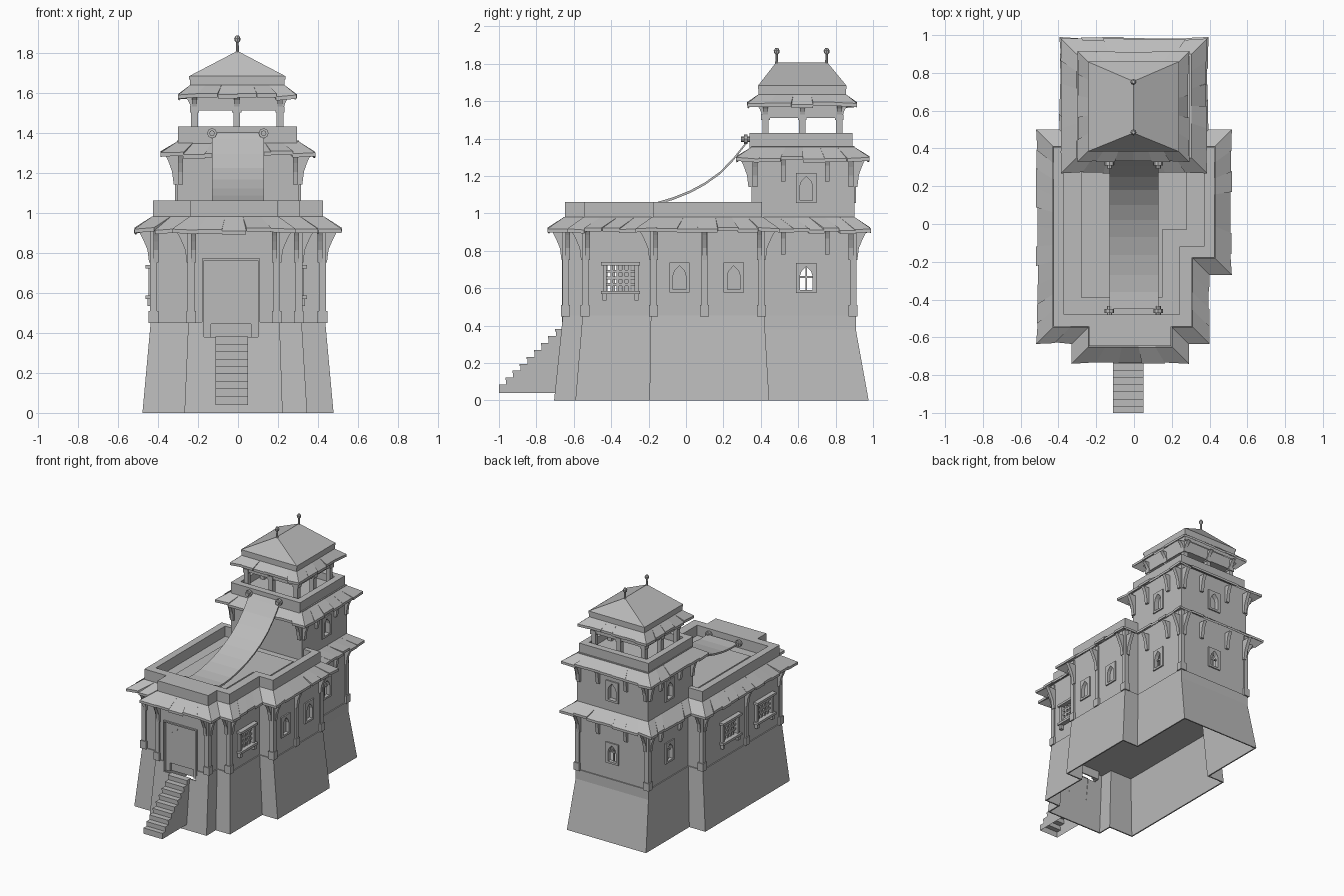
import bpy, bmesh, math, random
from mathutils import Vector

if "Cube" in bpy.data.objects:
    bpy.data.objects.remove(bpy.data.objects["Cube"])

random.seed(4)
stone = bpy.data.materials.new("plain_grey_stone")
stone.diffuse_color = (0.5, 0.5, 0.5, 1)
stone.use_nodes = True
stone.node_tree.nodes["Principled BSDF"].inputs["Base Color"].default_value = stone.diffuse_color


def make(name, parts):
    """One object from a list of (verts, faces) solids."""
    bm = bmesh.new()
    for verts, faces in parts:
        vs = [bm.verts.new(v) for v in verts]
        for f in faces:
            bm.faces.new([vs[i] for i in f])
    bmesh.ops.recalc_face_normals(bm, faces=bm.faces)
    me = bpy.data.meshes.new(name)
    bm.to_mesh(me)
    bm.free()
    me.materials.append(stone)
    ob = bpy.data.objects.new(name, me)
    bpy.context.collection.objects.link(ob)
    return ob


def stack(rings, cap0=True, cap1=True):
    """Skin through (outline, z) rings."""
    n, m = len(rings[0][0]), len(rings)
    v = [(x, y, z) for poly, z in rings for x, y in poly]
    f = [(k * n + i, k * n + (i + 1) % n, k * n + n + (i + 1) % n, k * n + n + i) for k in range(m - 1) for i in range(n)]
    f += [tuple(range(n))[::-1]] * cap0 + [tuple(range(n * m - n, n * m))] * cap1
    return v, f


def prism(poly, z0, z1, cap0=True, cap1=True):
    return stack([(poly, z0), (poly, z1)], cap0, cap1)


def rect(x0, x1, y0, y1):
    return [(x0, y0), (x1, y0), (x1, y1), (x0, y1)]


def extr(poly, a, b, o, n):
    """Extrude an outline of (along wall, z) outward from wall point o with normal n."""
    v = [(o[0] - n[1] * u + n[0] * d, o[1] + n[0] * u + n[1] * d, z) for d in (a, b) for u, z in poly]
    return v, prism(poly, 0, 1)[1]


def offset(poly, d):
    """Mitred outward offset of a counter-clockwise outline."""
    out = []
    for i, p in enumerate(poly):
        p = Vector(p)
        e0 = (p - Vector(poly[i - 1])).normalized()
        e1 = (Vector(poly[(i + 1) % len(poly)]) - p).normalized()
        q = p + d * (Vector((e0.y, -e0.x)) + Vector((e1.y, -e1.x)))
        out.append((q.x, q.y))
    return out


def cut(ob, cutter_parts):
    c = make("cutter", cutter_parts)
    c.hide_render = True
    m = ob.modifiers.new("cut", "BOOLEAN")
    m.operation, m.object, m.solver = "DIFFERENCE", c, "EXACT"
    dg = bpy.context.evaluated_depsgraph_get()
    ob.data = bpy.data.meshes.new_from_object(ob.evaluated_get(dg))
    ob.modifiers.clear()
    bpy.data.objects.remove(c)


def eave(name, poly, d, hi, lo, t=0.019):
    """Sloping row of uneven slabs with mitred corners."""
    outer, parts, n = offset(poly, d), [], len(poly)
    slab = [(0, 1, 2, 3), (7, 6, 5, 4)] + [(m, (m + 1) % 4, (m + 1) % 4 + 4, m + 4) for m in range(4)]
    for i in range(n):
        a, b, A, B = [Vector(p) for p in (poly[i], poly[(i + 1) % n], outer[i], outer[(i + 1) % n])]
        k = max(1, round((b - a).length / 0.085))
        for j in range(k):
            dz, f, top = random.uniform(-.01, .008), random.uniform(.9, 1.02), []
            for s, out in ((j, 0), (j, 1), (j + 1, 1), (j + 1, 0)):
                s /= k
                corner = s in (0, 1)
                p = a.lerp(b, s)
                r = p.lerp(A.lerp(B, s), (1 if corner else f) * out)
                top.append((r.x, r.y, lo + (0 if corner else dz) if out else hi))
            parts.append((top + [(x, y, z - t) for x, y, z in top], slab))
    return make(name, parts)


def bracket(p, n, z, h, d, w=0.013):
    """Curved support below an eave."""
    prof = [(-.01, 0), (-.01, -h), (.016, -h), (.024, -h * .6), (d * .6, -h * .33), (d * .8, -h * .15), (d, 0)]
    t = (-n[1], n[0])
    v = [(p[0] + n[0] * o + t[0] * s, p[1] + n[1] * o + t[1] * s, z + k) for s in (-w, w) for o, k in prof]
    return v, prism(prof, 0, 1)[1]


def wall_brackets(poly, z, h, d):
    """Brackets beside every outward corner."""
    out, n = [], len(poly)
    for i in range(n):
        p0, a, b, p3 = [Vector(poly[(i + k) % n]) for k in (-1, 0, 1, 2)]
        e = (b - a).normalized()
        nrm = (e.y, -e.x)
        if (a - p0).cross(b - a) > 0:
            out.append(bracket(a + e * .018, nrm, z, h, d))
        if (b - a).cross(p3 - b) > 0:
            out.append(bracket(b - e * .018, nrm, z, h, d))
    return out


def box(u, z, hu, hz):
    return [(u - hu, z - hz), (u + hu, z - hz), (u + hu, z + hz), (u - hu, z + hz)]


def arch(half):
    return [(-u, z) for u, z in half] + [(u, z) for u, z in half[::-1] if u > 0]


# Outlines
TOWER = rect(-.305, .305, .35, .9)
MAIN = [(-.24, -.65), (.2, -.65), (.2, -.545), (.31, -.545), (.31, -.18), (.428, -.18), (.428, .41), (.305, .41),
        (.305, .9), (-.305, .9), (-.305, .41), (-.428, .41), (-.428, -.545), (-.24, -.545)]
BODY = MAIN[:7] + MAIN[11:]
COURT = [(-.37, -.48), (.24, -.48), (.24, -.12), (.37, -.12), (.37, .37), (-.37, .37)]
R, L, BK, F = (1, 0), (-1, 0), (0, 1), (0, -1)

# Doorway recess and stepped arch
DO = (-.036, -.65)
recess = extr(box(0, .575, .1425, .195), -.012, .1, DO, F)
door_cut = extr(arch([(.1, .37), (.1, .65), (.085, .665), (.082, .69), (.06, .7), (.045, .703), (.034, .725), (0, .73)]),
                -.03, .1, DO, F)
door = make("door_panel", [extr(box(0, .575, .1425, .195), -.04, -.011, DO, F)])
cut(door, [door_cut])
make("door_rim", [extr(box(s * .14, .575, .005, .195), -.012, .014, DO, F) for s in (-1, 1)] +
     [extr(box(0, .767, .145, .005), -.012, .014, DO, F)])

# Battered base, hollow underneath, with an upright band behind the tower
foot = [(x * 1.115, y * 1.085) for x, y in MAIN]
brow = offset(MAIN, .008)
mid = [t if t[1] > .8 else tuple(Vector(f).lerp(Vector(t), .38 / .455)) for f, t in zip(foot, brow)]
base = make("battered_base", [stack([(foot, 0), (mid, .38), (brow, .455)])])
cut(base, [stack([(offset(foot, -.009), -.05), (offset(foot, -.01), 0), (offset(mid, -.01), .38), (offset(brow, -.01), .445)])])
cut(base, [recess])

# Window openings
arches, frames, niches, open_cuts, upper_cuts, bars = [], [], [], [], [], []


def arched_window(o, n, z, cuts, depth, h=.16):
    frames.append(extr(box(0, z + h / 2, .054, h / 2), -.004, .01, o, n))
    op = [(.034, z + .015), (.034, z + .09), (.026, z + .115), (.012, z + .13), (0, z + .142)]
    c = extr(arch(op), -depth, .05, o, n)
    cuts.append(c)
    arches.append(c)
    if depth > .05:
        bars.append(extr(box(0, z + .075, .005, .065), -.02, -.01, o, n))
        bars.append(extr(box(0, z + .085, .034, .005), -.02, -.01, o, n))


for y in (-.035, .255):
    arched_window((.428, y), R, .578, niches, .016)
for o, n in (((.305, .643), R), ((-.305, .643), L), ((0, .9), BK)):
    arched_window(o, n, .575, open_cuts, .08)
    arched_window(o, n, 1.055, upper_cuts, .025)

# Barred balcony windows with sill, hood and side posts
for o, n, w in (((.31, -.35), R, 1), ((-.428, -.335), L, 1.1), ((-.428, .085), L, 1.1)):
    open_cuts.append(extr(box(0, .655, .078 * w, .07), -.08, .05, o, n))
    for z in (.577, .73):
        bars.append(extr(box(0, z, .105 * w, .009), -.01, .035, o, n))
    for u in (-.085 * w, .085 * w):
        bars.append(extr(box(u, .65, .01, .085), -.01, .02, o, n))
        bars.append(extr(box(u, .552, .011, .018), -.01, .025, o, n))
    for k in range(1, 5):
        bars.append(extr(box((-.078 + k * .0312) * w, .655, .007, .072), -.012, .004, o, n))
    for k in range(1, 4):
        bars.append(extr(box(0, .585 + k * .035, .08 * w, .007), -.012, .004, o, n))
make("window_bars_and_sills", bars)

# Ground floor walls
walls = make("lower_walls", [prism(MAIN, .45, .97)])
cut(walls, [prism(offset(MAIN, -.022), .4, 1.05)])
cut(walls, niches + open_cuts)
cut(walls, [recess])

# Roof terrace with parapet
terrace = make("terrace_parapet", [prism(offset(BODY, -.003), .955, 1.06)])
cut(terrace, [prism(COURT, .98, 1.2)])
make("terrace_paving", [prism(offset(COURT, -.09), .975, .994, False)])

# Upper tower storey and its parapet
upper = make("upper_tower", [prism(TOWER, .955, 1.36)])
cut(upper, upper_cuts)
TP = rect(-.3, .295, .34, .89)
deck = make("tower_parapet", [prism(TP, 1.345, 1.43)])
cut(deck, [prism(offset(TP, -.05), 1.375, 1.6)])
fr = make("window_frames", frames)
cut(fr, arches)

# Sloping slab eaves
DRUM = rect(-.24, .233, .388, .855)
eave("lower_eave", MAIN, .09, .982, .918)
eave("upper_eave", TOWER, .082, 1.355, 1.3)
eave("pavilion_eave", DRUM, .06, 1.637, 1.588)

# Corner columns with plinths
cols = []
for x, y in [p for i, p in enumerate(offset(MAIN, -.006)) if i not in (2, 4, 7, 10, 13)] + [(.422, .1), (-.422, -.125)]:
    cols += [prism(rect(x - .017, x + .017, y - .017, y + .017), .45, .95),
             prism(rect(x - .024, x + .024, y - .024, y + .024), .45, .51)]
make("corner_columns", cols)

# Eave brackets
br = wall_brackets(MAIN, .91, .16, .07) + wall_brackets(TOWER, 1.3, .16, .065)
br += [bracket((.428, .1), R, .91, .16, .07), bracket((-.428, -.125), L, .91, .16, .07)]
for z in (.91, 1.3):
    for y in (.52, .755):
        br += [bracket((s * .305, y), (s, 0), z, .13, .05) for s in (-1, 1)]
    br += [bracket((x, .9), BK, z, .13, .05) for x in (-.12, .12)]
make("eave_brackets", br)

# Open pavilion: posts, beams, drum and hipped roof
posts, caps = [], []
for x in (-.217, -.006, .21):
    for y in (.425, .622, .82):
        if x == -.006 and y == .622:
            continue
        posts += [prism(rect(x - .017, x + .017, y - .017, y + .017), 1.37, 1.52),
                  prism(rect(x - .023, x + .023, y - .023, y + .023), 1.5, 1.53)]
        if abs(x) > .1:
            caps.append(bracket((x, y), R if x > 0 else L, 1.585, .07, .055))
        if y != .622:
            caps.append(bracket((x, y), BK if y > .7 else F, 1.585, .07, .055))
make("pavilion_posts", posts)
make("pavilion_brackets", caps)
make("pavilion_beam", [prism(rect(-.234, .227, .408, .837), 1.51, 1.6, True, False)])
make("roof_drum", [prism(DRUM, 1.59, 1.67, False, False), prism(offset(DRUM, .004), 1.665, 1.683, False, False)])
rv = [(x, y, 1.682) for x, y in offset(DRUM, .004)] + [(-.003, .482, 1.808), (-.003, .755, 1.808)]
make("hipped_roof", [(rv, [(0, 1, 4), (1, 2, 5, 4), (2, 3, 5), (3, 0, 4, 5)])])


def ngon(r, n=8, cx=0, cy=0):
    return [(cx + r * math.cos(2 * math.pi * i / n), cy + r * math.sin(2 * math.pi * i / n)) for i in range(n)]


# Roof finials
prof = [(1.79, .009), (1.85, .006), (1.858, .014), (1.87, .016), (1.884, .008)]
make("roof_finials", [stack([(ngon(r, 8, -.003, y), z) for z, r in prof]) for y in (.485, .752)])

# Hanging awning cloth and its tie pegs
sag = [(.335, 1.4), (.31, 1.368), (.25, 1.293), (.18, 1.222), (.1, 1.165), (.02, 1.122), (-.07, 1.086),
       (-.165, 1.058), (-.27, 1.037), (-.36, 1.028), (-.45, 1.03)]
make("awning_cloth", [extr(sag + [(y, z - .014) for y, z in sag[::-1]], -.13, .13, (0, 0), R)])
pegs = []
for x in (-.13, .128):
    for y, z, n in ((.345, 1.397, F), (-.485, 1.025, BK)):
        pegs += [extr(ngon(.014, 8, 0, z), 0, .05, (x, y), n), extr(ngon(.025, 8, 0, z), .015, .035, (x, y), n)]
make("awning_pegs", pegs)

# Entrance stairs, open underneath and where they meet the base
steps = [(-.695, .04), (-1, .04)]
for i in range(9):
    y, z = -1 + i * .038, .085 + i * .037
    lip = y - (.004 if i else 0)
    steps += [(y, z - .037 if i else .045), (y, z - .012), (lip, z - .012), (lip, z)]
steps += [(-.65, .381)]
sv, sf = extr(steps, -.112, .05, (0, 0), R)
make("entrance_stairs", [(sv, [f for i, f in enumerate(sf) if i not in (0, len(steps) - 1)])])
